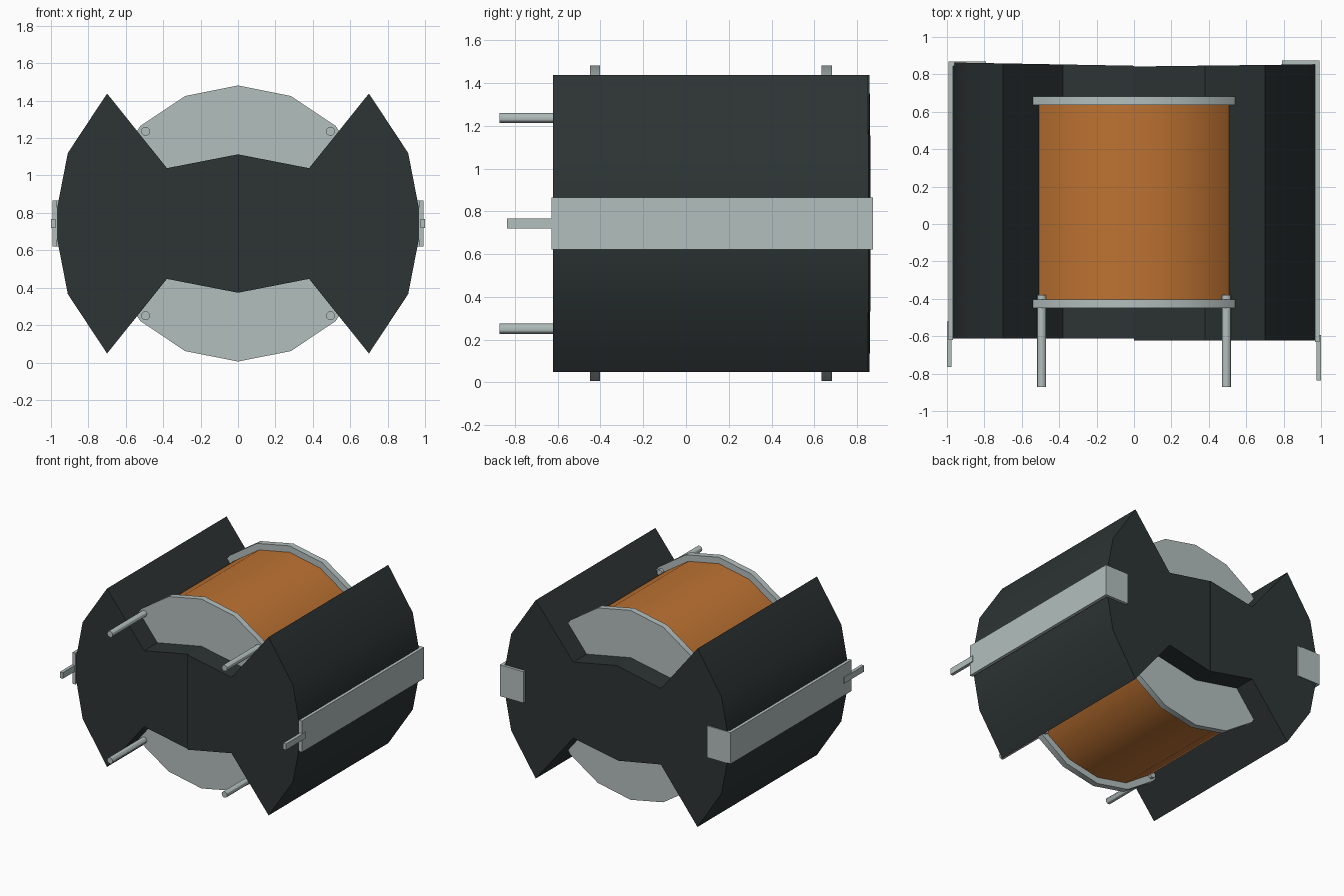
import bpy, bmesh, math

cube = bpy.data.objects.get("Cube")
if cube:
    bpy.data.objects.remove(cube, do_unlink=True)


def material(name, rgb):
    m = bpy.data.materials.new(name)
    m.use_nodes = True
    m.diffuse_color = (*rgb, 1)
    m.node_tree.nodes["Principled BSDF"].inputs["Base Color"].default_value = (*rgb, 1)
    return m


ferrite = material("dark ferrite", (0.026, 0.034, 0.034))
metal = material("pale grey", (0.45, 0.52, 0.51))
copper = material("copper", (0.51, 0.17, 0.032))
CZ = 0.743  # height of the winding axis


def finish(bm, name, mat, smooth=True):
    bmesh.ops.recalc_face_normals(bm, faces=bm.faces[:])
    me = bpy.data.meshes.new(name)
    bm.to_mesh(me)
    bm.free()
    me.materials.append(mat)
    ob = bpy.data.objects.new(name, me)
    bpy.context.collection.objects.link(ob)
    if smooth:
        bpy.ops.object.select_all(action='DESELECT')
        ob.select_set(True)
        bpy.context.view_layer.objects.active = ob
        bpy.ops.object.shade_smooth_by_angle(angle=math.radians(30))
    return ob


def prism(name, outline, front, back, mat, smooth=True):
    """Extrude an (x, z) outline along y; front and back give y from x."""
    bm = bmesh.new()
    a = [bm.verts.new((x, front(x), z)) for x, z in outline]
    b = [bm.verts.new((x, back(x), z)) for x, z in outline]
    bm.faces.new(a)
    bm.faces.new(b[::-1])
    n = len(a)
    for i in range(n):
        j = (i + 1) % n
        bm.faces.new((a[i], b[i], b[j], a[j]))
    return finish(bm, name, mat, smooth)


def drum(name, x, z, r, y0, y1, sides, mat):
    pts = [(x + r * math.sin(2 * math.pi * i / sides),
            z + r * math.cos(2 * math.pi * i / sides)) for i in range(sides)]
    return prism(name, pts, lambda _: y0, lambda _: y1, mat)


def box(name, x0, x1, y0, y1, z0, z1, mat):
    pts = [(x0, z0), (x1, z0), (x1, z1), (x0, z1)]
    return prism(name, pts, lambda _: y0, lambda _: y1, mat, False)


# Core: two facing halves with a notch above and below
upper = [(0, 0.37), (0.38, 0.296), (0.70, 0.695), (0.91, 0.377)]
half = upper + [(0.983, 0)] + [(x, -z) for x, z in reversed(upper)]
prism("core_left_half", [(x, CZ + z) for x, z in half],
      lambda x: -0.623, lambda x: 0.842 + 0.012 * x, ferrite)
prism("core_right_half", [(-x, CZ + z) for x, z in half],
      lambda x: -0.613, lambda x: 0.846 - 0.018 * x, ferrite)

# Bobbin flanges and winding
drum("front_flange", 0, CZ, 0.738, -0.45, -0.403, 16, metal)
drum("back_flange", 0, CZ, 0.738, 0.635, 0.682, 16, metal)
drum("winding", 0, CZ, 0.688, -0.403, 0.635, 16, copper)

# Round terminal pins
for sx, side in ((1, "left"), (-1, "right")):
    for sz, level in ((1, "upper"), (-1, "lower")):
        drum(f"{level}_{side}_pin", sx * 0.494, CZ + sz * 0.493, 0.024,
             -0.872, -0.38, 12, metal)

# Side clips: strip along the core, tab bent over the back, square pin
for sx, side, dy, pin_y in ((1, "left", 0, -0.837), (-1, "right", 0.01, -0.765)):
    y_back = 0.874 if sx > 0 else 0.868

    def span(a, b):
        return sorted((sx * a, sx * b))
    box(f"{side}_clip_strip", *span(0.968, 0.993), -0.63 + dy, y_back,
        CZ - 0.122, CZ + 0.122, metal)
    box(f"{side}_clip_tab", *span(0.79, 0.985), y_back - 0.022, y_back,
        CZ - 0.122, CZ + 0.122, metal)
    box(f"{side}_clip_pin", *span(0.975, 1.0), pin_y, pin_y + 0.243,
        CZ - 0.024, CZ + 0.024, metal)
